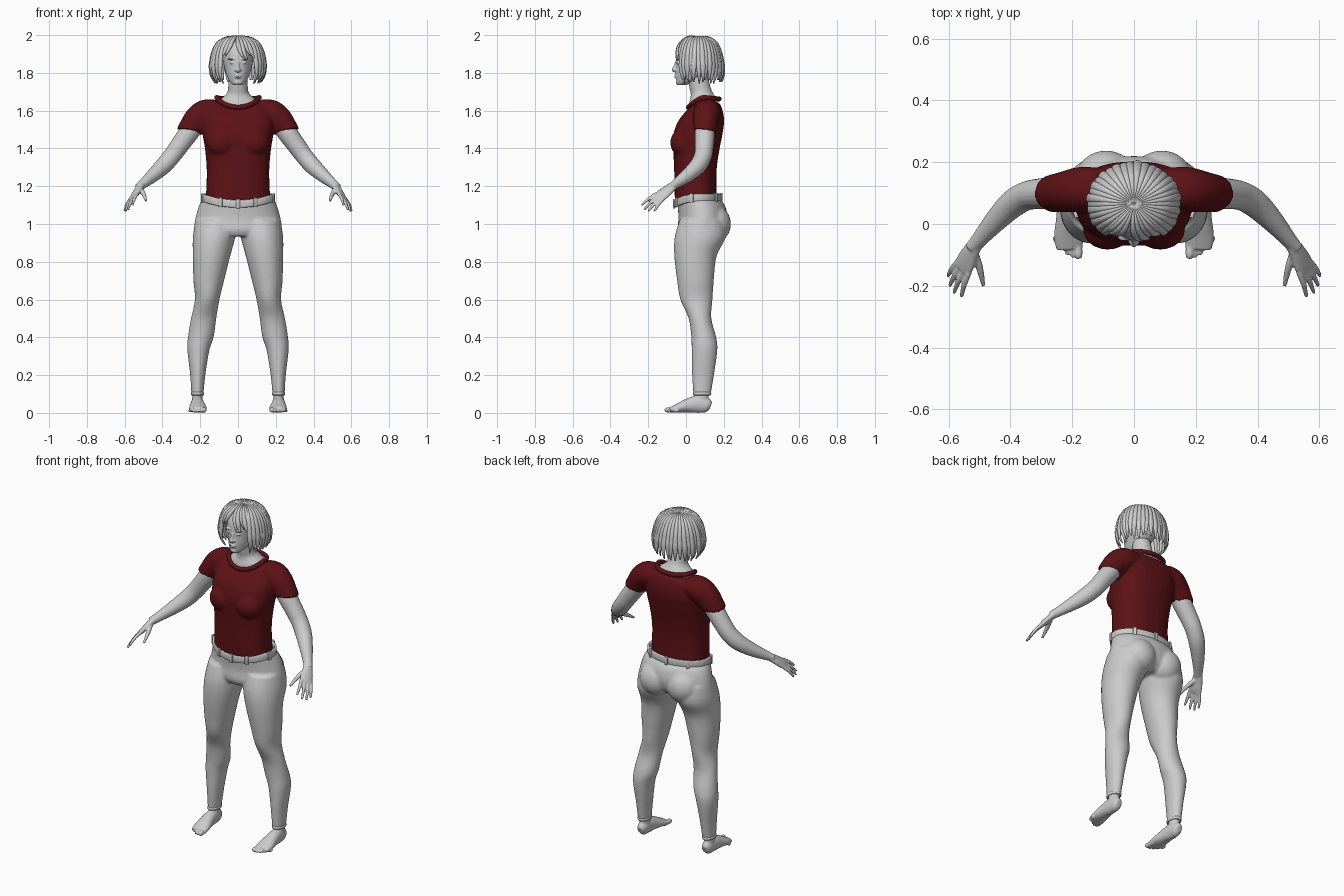
import bpy, bmesh, math, random
from mathutils import Vector, Matrix

random.seed(4)
cube = bpy.data.objects.get("Cube")
if cube:
    bpy.data.objects.remove(cube, do_unlink=True)


def material(name, rgb):
    m = bpy.data.materials.new(name)
    m.use_nodes = True
    m.diffuse_color = (*rgb, 1)
    m.node_tree.nodes["Principled BSDF"].inputs["Base Color"].default_value = (*rgb, 1)
    return m


GREY = material("light grey", (0.6, 0.6, 0.6))
RED = material("dark red", (0.11, 0.006, 0.008))
UP, FRONT = Vector((0, 0, 1)), Vector((0, -1, 0))


def spline(rows, k=4):
    """Smooth interpolation through rows of numbers."""
    out = []
    for i in range(len(rows) - 1):
        quad = rows[max(i - 1, 0)], rows[i], rows[i + 1], rows[min(i + 2, len(rows) - 1)]
        for j in range(k):
            t = j / k
            out.append(tuple(b + t / 2 * (c - a + t * (2*a - 5*b + 4*c - d + t * (3*b - a - 3*c + d)))
                             for a, b, c, d in zip(*quad)))
    return out + [tuple(rows[-1])]


def tube(bm, rows, ref, axis=None, n=20, closed=False, power=2):
    """Loft of oval sections; each row is x, y, z, half width, half depth."""
    pts = [Vector(r[:3]) for r in rows]
    last, rings = len(rows) - 1, []
    for i, (p, row) in enumerate(zip(pts, rows)):
        ahead = pts[(i + 1) % len(pts)] if closed else pts[min(i + 1, last)]
        t = axis or (ahead - pts[i - 1 if closed else max(i - 1, 0)]).normalized()
        r = ref(p) if callable(ref) else ref
        v = (r - t * r.dot(t)).normalized()
        u = t.cross(v)
        ring = []
        for k in range(n):
            c, s = math.cos(math.tau * k / n), math.sin(math.tau * k / n)
            c, s = (math.copysign(abs(q) ** (2 / power), q) for q in (c, s))
            ring.append(bm.verts.new(p + u * c * row[3] + v * s * row[4]))
        rings.append(ring)
    for a, b in zip(rings, rings[1:] + (rings[:1] if closed else [])):
        for k in range(n):
            bm.faces.new((a[k], a[(k + 1) % n], b[(k + 1) % n], b[k]))
    if not closed:
        bm.faces.new(rings[0])
        bm.faces.new(rings[-1])


def column(bm, rows, power=2):
    """Upright loft on the centre line; rows are z, y, half width, half depth."""
    tube(bm, spline([(0, y, z, a, b) for z, y, a, b in rows]), FRONT, UP, 40, power=power)


def pair(bm, rows, ref, axis=None, n=20):
    """Smooth tube on both sides of the body."""
    for s in (1, -1):
        tube(bm, spline([(s * r[0], *r[1:]) for r in rows]),
             Vector((s * ref[0], ref[1], ref[2])), axis, n)


def blob(bm, at, size):
    for x in {at[0], -at[0]}:
        bmesh.ops.create_uvsphere(bm, u_segments=24, v_segments=16, radius=1,
                                  matrix=Matrix.LocRotScale(Vector((x, *at[1:])), None, Vector(size)))


def finish(name, bm, mat, voxel=0, relax=3):
    bmesh.ops.recalc_face_normals(bm, faces=bm.faces)
    for f in bm.faces:
        f.smooth = True
    me = bpy.data.meshes.new(name)
    bm.to_mesh(me)
    bm.free()
    me.materials.append(mat)
    ob = bpy.data.objects.new(name, me)
    bpy.context.collection.objects.link(ob)
    if voxel:
        m = ob.modifiers.new("merge", 'REMESH')
        m.mode, m.voxel_size, m.use_smooth_shade = 'VOXEL', voxel, True
        m = ob.modifiers.new("relax", 'SMOOTH')
        m.factor, m.iterations = 0.5, relax
    return ob


# Trousers: pelvis, seat and legs merged into one skin
bm = bmesh.new()
column(bm, [(1.145, .055, .183, .108), (1.10, .08, .205, .125), (1.03, .09, .225, .13),
            (.97, .08, .228, .125), (.935, .07, .17, .1)])
blob(bm, (.09, .148, 1.0), (.098, .09, .1))
pair(bm, [(.115, .085, 1.02, .11, .12), (.127, .075, .93, .112, .135), (.14, .05, .83, .099, .112),
          (.155, .05, .7, .081, .097), (.163, .055, .6, .065, .085), (.182, .074, .5, .067, .06),
          (.197, .094, .4, .068, .066), (.21, .098, .33, .058, .068), (.213, .09, .2, .04, .058),
          (.215, .085, .095, .032, .046)], FRONT, UP, 32)
finish("trousers", bm, GREY, .008, 4)

# Waistband with belt loops and a front button
bm = bmesh.new()


def band_point(a, out=0):
    return Vector(((.189 + out) * math.sin(a), .062 - (.119 + out) * math.cos(a),
                   1.14 - .033 * max(math.cos(a), 0) ** 2))


tube(bm, [(*band_point(math.tau * i / 64), .007, .021) for i in range(64)], UP, n=12, closed=True, power=4)
for deg in (0, 28, 75, 140, 180, 220, 285, 332):
    a = math.radians(deg)
    bmesh.ops.create_cube(bm, size=1, matrix=Matrix.LocRotScale(
        band_point(a, .006), Matrix.Rotation(a, 3, 'Z'), Vector((.02, .012, .05))))
band = finish("waistband", bm, GREY)
bev = band.modifiers.new("soft edges", 'BEVEL')
bev.width, bev.segments = .002, 2

# Shirt: trunk, bust and short sleeves
bm = bmesh.new()
column(bm, [(1.125, .052, .172, .111), (1.2, .05, .167, .111), (1.3, .05, .166, .113),
            (1.4, .055, .175, .123), (1.47, .062, .186, .13), (1.55, .082, .188, .12),
            (1.62, .105, .165, .083), (1.645, .11, .11, .06)], 2.4)
blob(bm, (.085, -.018, 1.43), (.08, .065, .075))
pair(bm, [(.11, .115, 1.6, .06, .068), (.17, .112, 1.587, .073, .073), (.215, .105, 1.553, .073, .068),
          (.255, .1, 1.503, .063, .062), (.26, .099, 1.494, .064, .063)], FRONT)
finish("shirt", bm, RED, .008, 3)

# Collar ring, dipping at the front
bm = bmesh.new()
rows = []
for i in range(64):
    a = math.tau * i / 64
    dip = max(math.cos(a), 0) ** 1.5 * .052 + max(-math.cos(a), 0) * .008
    rows.append((.113 * math.sin(a), .094 - .082 * math.cos(a), 1.67 - dip, .012, .013))
tube(bm, rows, UP, n=12, closed=True)
finish("collar", bm, RED)

# Neck and upper chest
bm = bmesh.new()
column(bm, [(1.79, .06, .05, .053), (1.72, .075, .052, .056), (1.69, .085, .06, .06),
            (1.667, .092, .085, .068), (1.645, .093, .108, .075), (1.615, .092, .11, .08)])
finish("neck", bm, GREY)

# Head with a simple modelled face
bm = bmesh.new()
column(bm, [(1.735, -.024, .022, .022), (1.755, 0, .045, .05), (1.79, .03, .061, .085),
            (1.83, .052, .073, .105), (1.87, .06, .08, .113), (1.91, .062, .084, .109),
            (1.95, .062, .074, .087), (1.975, .062, .05, .058), (1.985, .062, .02, .025)])
tube(bm, spline([(0, -.047, 1.865, .007, .008), (0, -.056, 1.835, .008, .009),
                 (0, -.065, 1.815, .012, .01), (0, -.057, 1.808, .008, .006)]), FRONT)
blob(bm, (.011, -.056, 1.815), (.008, .009, .007))
blob(bm, (.03, -.042, 1.874), (.024, .013, .006))
blob(bm, (.03, -.041, 1.853), (.014, .01, .007))
blob(bm, (0, -.052, 1.786), (.02, .01, .0045))
blob(bm, (0, -.052, 1.776), (.017, .011, .005))
blob(bm, (0, -.04, 1.75), (.022, .014, .013))
finish("head", bm, GREY, .0035, 2)

# Bobbed hair: locks running from the crown, short over the face
bm = bmesh.new()
profile = spline([(.004, 1.986), (.05, 1.989), (.1, 1.963), (.128, 1.915), (.138, 1.87),
                  (.142, 1.83), (.137, 1.785), (.115, 1.745)])
core = Vector((0, .065, 1.84))
LOCKS = 38
for i in range(LOCKS):
    a = (i + .5) / LOCKS * math.tau - math.pi
    fringe = abs(a) < .58
    count = random.randint(15, 17) if fringe else random.randint(27, 29)
    lift, drift = random.uniform(-.003, .005), random.uniform(-.06, .06)
    if fringe:
        drift = math.copysign(.28, a + .15)
    rows = []
    for j, (r, z) in enumerate(profile[:count]):
        t = j / (count - 1)
        b = a + drift * t * t
        r += lift * t + .02 * max(-math.cos(b), 0) * t ** 4
        taper = 1 - .75 * max(t - .7, 0) / .3
        rows.append((r * math.sin(b), .065 - .87 * r * math.cos(b), z,
                     max(.004, r * .115) * taper, (.004 + .007 * min(1, t * 3)) * taper))
    tube(bm, rows, lambda p: p - core, n=10)
finish("hair", bm, GREY)

# Arms with hands
bm = bmesh.new()
pair(bm, [(.2, .105, 1.56, .05, .05), (.255, .1, 1.49, .053, .053), (.31, .097, 1.415, .05, .049),
          (.35, .09, 1.36, .047, .047), (.395, .063, 1.308, .045, .045), (.45, .008, 1.257, .036, .037),
          (.5, -.05, 1.215, .026, .026), (.525, -.08, 1.195, .024, .02)], (0, -.7, .7))
palm = (.15, -.046, .13)
pair(bm, [(.51, -.062, 1.207, .024, .019), (.53, -.095, 1.18, .032, .017),
          (.545, -.125, 1.156, .038, .015), (.556, -.147, 1.14, .036, .011)], palm)
spread = Vector((.59, .69, -.44))
tips = [(.558, -.235, 1.1), (.582, -.222, 1.076), (.596, -.2, 1.066), (.602, -.168, 1.068)]
for k, tip in zip((-.029, -.01, .01, .028), tips):
    base, tip = Vector((.551, -.138, 1.147)) + spread * k, Vector(tip)
    knuckle = base.lerp(tip, .5) + Vector(palm) * .025
    pair(bm, [(*base, .0095, .0095), (*knuckle, .009, .009), (*tip, .006, .006)], palm, n=12)
pair(bm, [(.518, -.09, 1.185, .014, .014), (.503, -.13, 1.165, .013, .012),
          (.494, -.165, 1.145, .01, .01), (.487, -.2, 1.122, .007, .006)], palm, n=12)
finish("arms", bm, GREY, .0045, 2)

# Feet with ankles and toes
bm = bmesh.new()
pair(bm, [(.215, .088, .15, .027, .035), (.215, .085, .09, .027, .035), (.215, .08, .04, .03, .04)],
     FRONT, UP)
pair(bm, [(.215, .13, .035, .016, .022), (.215, .11, .041, .028, .039), (.215, .06, .046, .033, .046),
          (.214, .01, .039, .039, .037), (.212, -.04, .026, .047, .025),
          (.208, -.08, .016, .043, .015)], UP)
for k in range(5):
    x, end = .18 + .018 * k, -.112 + .003 * k * k
    r = .014 if k == 0 else .0095
    pair(bm, [(x + .004, -.05, .016, r, r), (x, end + .016, r + .002, r, r),
              (x - .002, end, r, r * .6, r * .6)], UP, n=12)
finish("feet", bm, GREY, .0045, 2)

# Trouser cuffs
bm = bmesh.new()
for s in (1, -1):
    ring = [math.tau * i / 32 for i in range(32)]
    tube(bm, [(s * .215 + .031 * math.sin(a), .085 - .045 * math.cos(a), .102, .004, .009)
              for a in ring], UP, n=8, closed=True)
finish("cuffs", bm, GREY)
